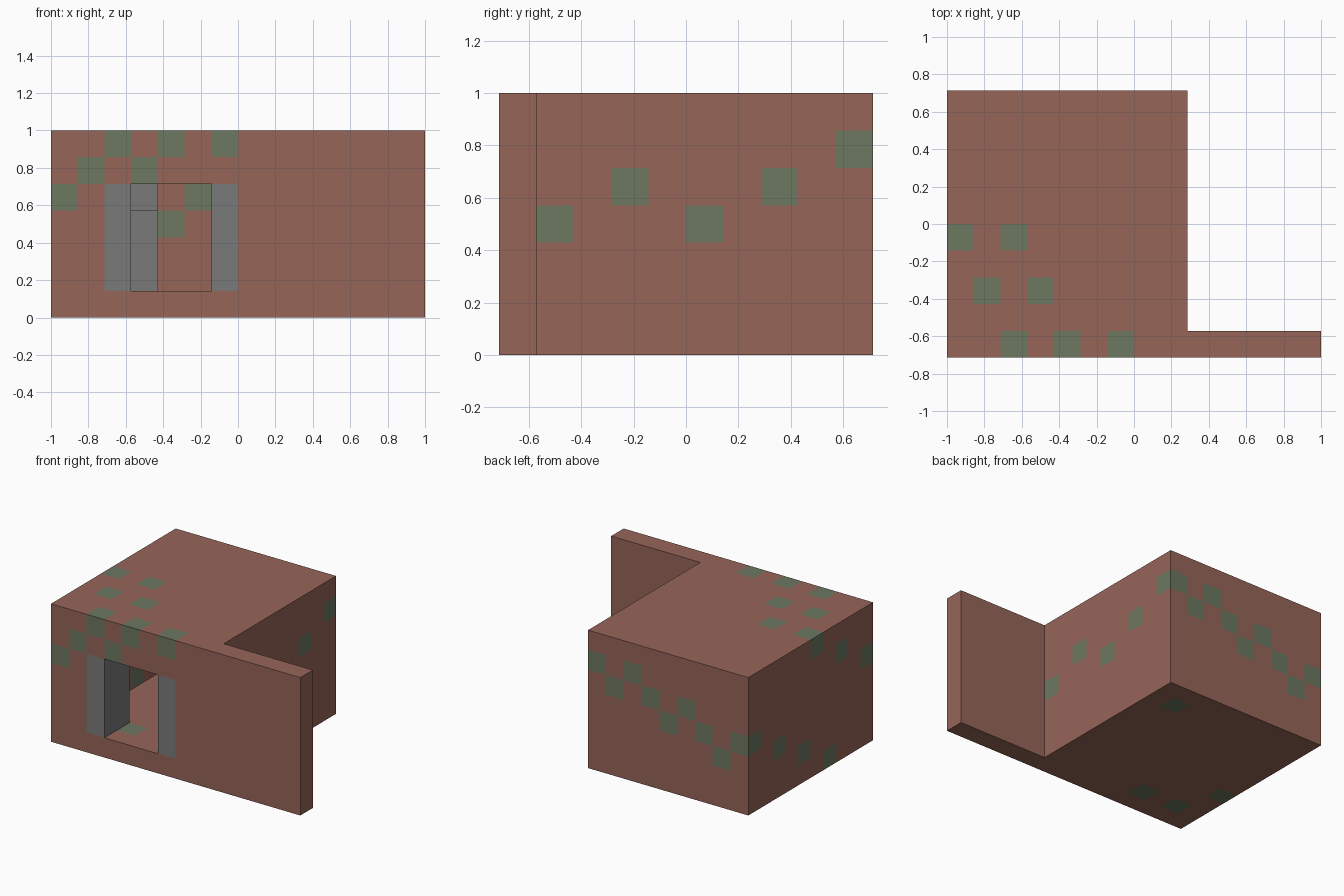
import bpy
import bmesh
from itertools import product
from mathutils import Vector

default_cube = bpy.data.objects.get("Cube")
if default_cube:
    bpy.data.objects.remove(default_cube, do_unlink=True)

# Block grid: fourteen blocks long, ten deep, seven high
UNIT = 1 / 7
LENGTH, DEPTH, HEIGHT = 14, 10, 7
ROOM = 9  # blocks the house itself takes along x


def srgb(r, g, b):
    def linear(c):
        c /= 255
        return c / 12.92 if c <= 0.04045 else ((c + 0.055) / 1.055) ** 2.4
    return (linear(r), linear(g), linear(b), 1.0)


def make_material(name, colour):
    mat = bpy.data.materials.new(name)
    mat.use_nodes = True
    mat.diffuse_color = colour
    mat.node_tree.nodes["Principled BSDF"].inputs["Base Color"].default_value = colour
    return mat


brick = make_material("red brown brick", srgb(150, 101, 89))
moss = make_material("mossy green", srgb(108, 120, 97))
stone = make_material("grey stone", srgb(122, 122, 122))


def blocks(lo, hi):
    """Set of block positions filling a box."""
    return set(product(*(range(a, b) for a, b in zip(lo, hi))))


parts = {}  # name: (blocks, mossy blocks, base material)


def add_part(name, cells, base=brick, mossy=()):
    parts[name] = (cells, set(mossy), base)


# Door posts, two blocks deep, on both sides of the opening
for name, x in (("door_post_right", 2), ("door_post_left", 6)):
    add_part(name, blocks((x, 0, 1), (x + 1, 2, 5)), stone)

# Front wall runs on past the house and has the doorway cut out
doorway = blocks((2, 0, 1), (7, 1, 5))
add_part("front_wall", blocks((0, 0, 0), (LENGTH, 1, HEIGHT)) - doorway,
         mossy=[(x, 0, z) for x, z in
                ((2, 6), (4, 6), (6, 6), (1, 5), (3, 5), (0, 4))])

# Back wall with a diagonal run of moss
add_part("back_wall", blocks((0, DEPTH - 1, 0), (ROOM, DEPTH, HEIGHT)),
         mossy=[(x, DEPTH - 1, z) for x, z in enumerate((3, 2, 3, 4, 3, 4, 5, 4, 5))])

# Side walls
add_part("right_side_wall", blocks((0, 1, 0), (1, DEPTH - 1, HEIGHT)),
         mossy=[(0, y, z) for y, z in ((7, 2), (5, 1), (3, 0), (4, 6), (2, 5))])
add_part("left_side_wall", blocks((ROOM - 1, 1, 0), (ROOM, DEPTH - 1, HEIGHT)),
         mossy=[(ROOM - 1, y, z) for y, z in ((1, 3), (3, 4), (5, 3), (7, 4))])

# Floor and flat roof
add_part("floor", blocks((1, 1, 0), (ROOM - 1, DEPTH - 1, 1)),
         mossy=[(x, y, 0) for x, y in ((7, 8), (1, 1), (3, 1))])
add_part("roof", blocks((1, 1, HEIGHT - 1), (ROOM - 1, DEPTH - 1, HEIGHT)),
         mossy=[(x, y, HEIGHT - 1) for x, y in ((2, 4), (1, 2), (3, 2))])

# Stepped stone pillar against the back of the room
add_part("inner_pillar",
         blocks((3, 7, 1), (4, 9, 4)) | blocks((3, 8, 4), (4, 9, 6)), stone)

solid = set().union(*(cells for cells, _, _ in parts.values()))
offset = Vector((LENGTH / 2, DEPTH / 2, 0))


def build(name, cells, mossy, base):
    """Mesh the exposed faces of a part's blocks."""
    bm = bmesh.new()
    for cell in sorted(cells):
        for axis, side in product(range(3), (-1, 1)):
            step = Vector((0, 0, 0))
            step[axis] = side
            if tuple(int(c + s) for c, s in zip(cell, step)) in solid:
                continue
            u, v = Vector((0, 0, 0)), Vector((0, 0, 0))
            u[(axis + 1) % 3] = 0.5
            v[(axis + 2) % 3] = 0.5 * side
            centre = Vector(cell) + Vector((0.5, 0.5, 0.5)) + step / 2 - offset
            corners = (centre - u - v, centre + u - v, centre + u + v, centre - u + v)
            face = bm.faces.new([bm.verts.new(p * UNIT) for p in corners])
            face.material_index = int(cell in mossy)
    bmesh.ops.remove_doubles(bm, verts=bm.verts[:], dist=UNIT / 100)
    mesh = bpy.data.meshes.new(name)
    bm.to_mesh(mesh)
    bm.free()
    mesh.materials.append(base)
    if mossy:
        mesh.materials.append(moss)
    bpy.context.collection.objects.link(bpy.data.objects.new(name, mesh))


for part_name, (cells, mossy, base) in parts.items():
    build(part_name, cells, mossy, base)
